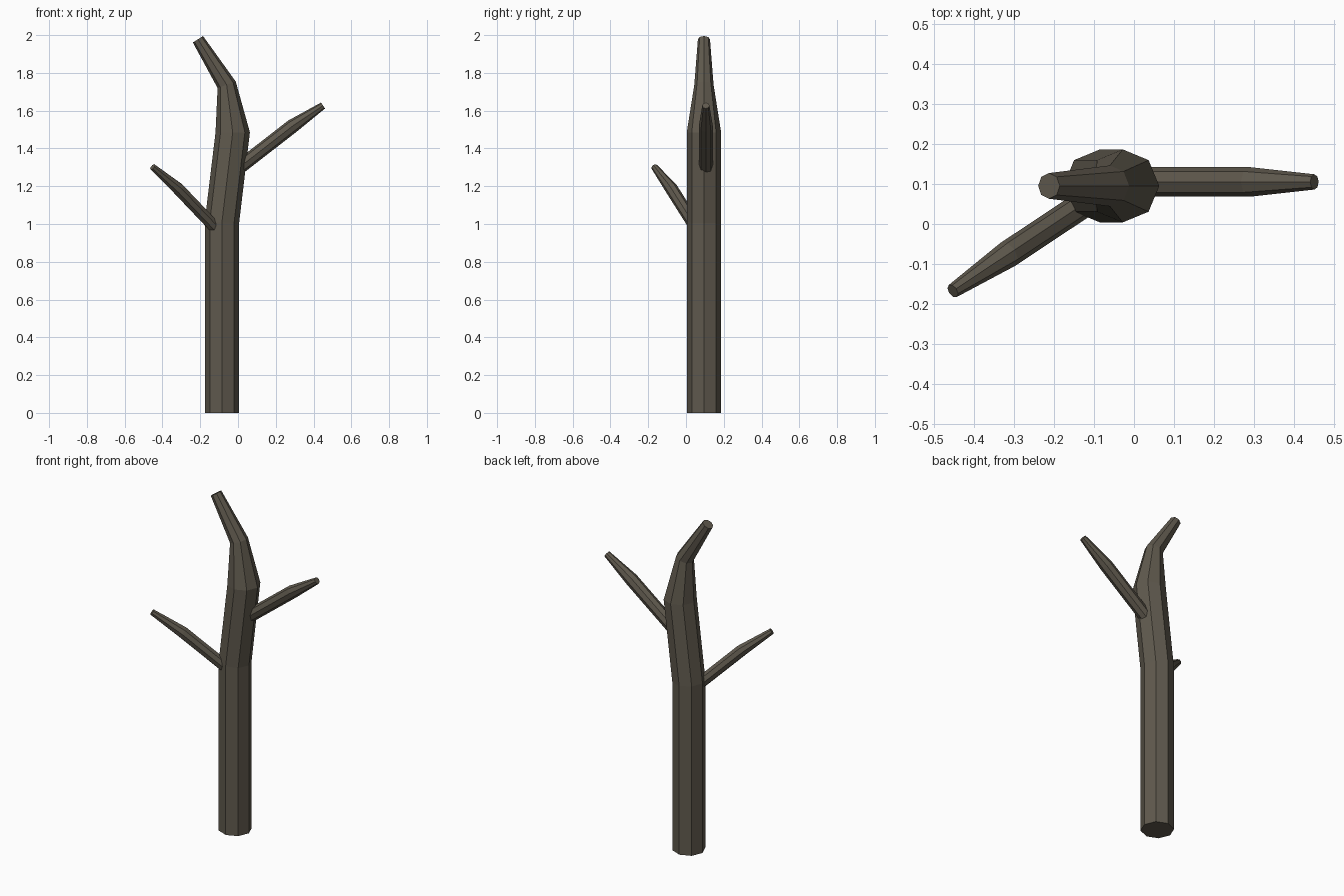
import bpy, bmesh, math
from mathutils import Vector

if "Cube" in bpy.data.objects:
    bpy.data.objects.remove(bpy.data.objects["Cube"])

bark = bpy.data.materials.new("bark")
bark.diffuse_color = (0.115, 0.10, 0.075, 1)
bark.use_nodes = True
bark.node_tree.nodes["Principled BSDF"].inputs["Base Color"].default_value = bark.diffuse_color


def limb(name, points, radii, sides=8):
    """Faceted tapering tube whose rings are mitred along the path."""
    pts = [Vector(p) for p in points]
    dirs = [(b - a).normalized() for a, b in zip(pts, pts[1:])]
    # horizontal axis perpendicular to the plane the limb bends in
    lean = pts[-1] - pts[0]
    side = Vector((-lean.y, lean.x, 0)).normalized()
    bm = bmesh.new()
    rings = []
    for i, (p, r) in enumerate(zip(pts, radii)):
        t = (dirs[max(i - 1, 0)] + dirs[min(i, len(dirs) - 1)]).normalized()
        up = t.cross(side).normalized()
        rings.append([bm.verts.new(p + r * (math.cos(a) * side + math.sin(a) * up))
                      for a in (2 * math.pi * k / sides for k in range(sides))])
    for lo, hi in zip(rings, rings[1:]):
        for k in range(sides):
            n = (k + 1) % sides
            bm.faces.new((lo[k], lo[n], hi[n], hi[k]))
    bm.faces.new(rings[0])
    bm.faces.new(rings[-1])
    bmesh.ops.recalc_face_normals(bm, faces=bm.faces)
    me = bpy.data.meshes.new(name)
    bm.to_mesh(me)
    bm.free()
    me.materials.append(bark)
    ob = bpy.data.objects.new(name, me)
    bpy.context.collection.objects.link(ob)
    return ob


# Trunk with crooked top
limb("trunk",
     [(-0.085, 0.095, 0), (-0.085, 0.095, 1.01), (-0.028, 0.095, 1.485),
      (-0.06, 0.095, 1.737), (-0.212, 0.095, 1.978)],
     [0.091, 0.091, 0.091, 0.051, 0.032])

# Side branches
limb("right_branch",
     [(0.007, 0.105, 1.30), (0.288, 0.105, 1.518), (0.45, 0.105, 1.627)],
     [0.037, 0.037, 0.019])
limb("left_branch",
     [(-0.115, 0.057, 0.975), (-0.315, -0.076, 1.185), (-0.452, -0.167, 1.302)],
     [0.034, 0.034, 0.018])
